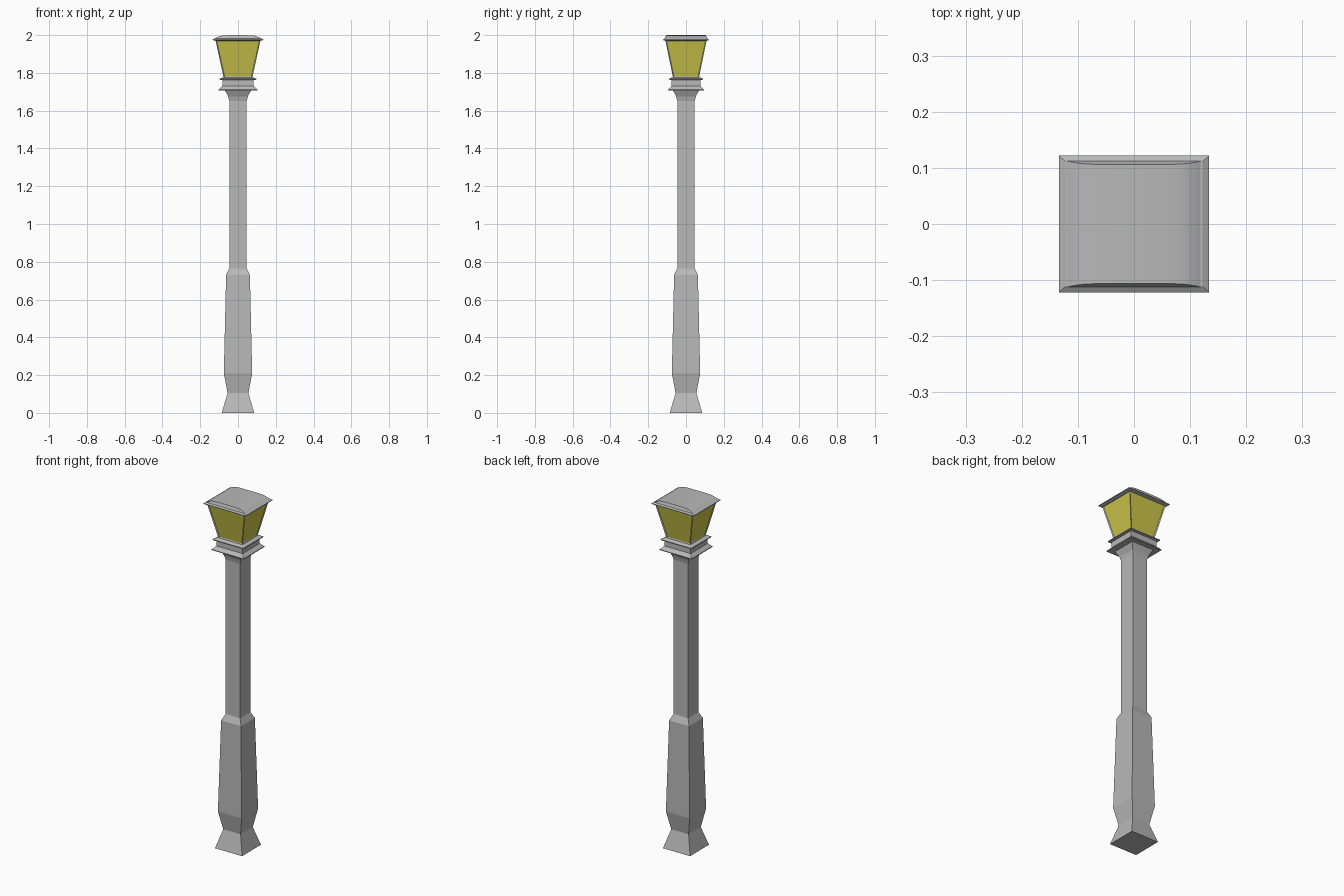
import bpy, bmesh

cube = bpy.data.objects.get("Cube")
if cube:
    bpy.data.objects.remove(cube, do_unlink=True)


def material(name, colour):
    mat = bpy.data.materials.new(name)
    mat.use_nodes = True
    mat.diffuse_color = (*colour, 1)
    mat.node_tree.nodes["Principled BSDF"].inputs["Base Color"].default_value = (*colour, 1)
    return mat


GREY = material("grey_metal", (0.48, 0.48, 0.48))
YELLOW = material("yellow_glass", (0.62, 0.57, 0.07))


def finish(bm, name, *mats):
    bmesh.ops.recalc_face_normals(bm, faces=bm.faces)
    mesh = bpy.data.meshes.new(name)
    bm.to_mesh(mesh)
    bm.free()
    for mat in mats:
        mesh.materials.append(mat)
    obj = bpy.data.objects.new(name, mesh)
    bpy.context.collection.objects.link(obj)
    return obj


def stack(bm, levels):
    """Join rectangular rings of (half x, half y, z), closed at both ends."""
    rings = [[bm.verts.new((sx * hx, sy * hy, z))
              for sx, sy in ((-1, -1), (1, -1), (1, 1), (-1, 1))]
             for hx, hy, z in levels]
    for low, high in zip(rings, rings[1:]):
        for i in range(4):
            j = (i + 1) % 4
            bm.faces.new((low[i], low[j], high[j], high[i]))
    bm.faces.new(rings[0][::-1])
    bm.faces.new(rings[-1])


def square_part(name, profile, depth=1.0):
    bm = bmesh.new()
    stack(bm, [(w, w * depth, z) for w, z in profile])
    return finish(bm, name, GREY)


# Square post with a splayed foot, tapered plinth and flared neck
square_part("post", [(0.086, 0), (0.055, 0.105), (0.075, 0.21), (0.063, 0.73),
                     (0.046, 0.765), (0.046, 1.65), (0.052, 1.675), (0.070, 1.71)])

# Collar with two thin flanges
square_part("collar", [(0.102, 1.708), (0.102, 1.712), (0.083, 1.73), (0.083, 1.762),
                       (0.097, 1.764), (0.097, 1.769), (0.080, 1.776)], 0.93)

# Tapered lantern with a recessed pane on each side
bm = bmesh.new()
stack(bm, [(0.076, 0.069, 1.775), (0.119, 0.109, 1.972)])
bm.normal_update()
sides = [f for f in bm.faces if abs(f.normal.z) < 0.5]
bmesh.ops.inset_individual(bm, faces=sides, thickness=0.008, depth=-0.004)
for pane in sides:
    pane.material_index = 1
finish(bm, "lantern", GREY, YELLOW)

# Roof rim
square_part("roof_rim", [(0.119, 1.970), (0.134, 1.974), (0.134, 1.977), (0.122, 1.984)], 0.91)

# Shallow arched roof running front to back, with slightly sloped ends
bm = bmesh.new()
arch = [(0.122, 0), (0.112, 0.006), (0.098, 0.012), (0.082, 0.016), (0.04, 0.0175)]
arch += [(-x, z) for x, z in reversed(arch)]
ends = [[bm.verts.new((x, side * (0.113 - 0.4 * z), 1.982 + z)) for x, z in arch]
        for side in (-1, 1)]
for i in range(len(arch)):
    j = (i + 1) % len(arch)
    bm.faces.new((ends[0][i], ends[0][j], ends[1][j], ends[1][i]))
for end in ends:
    bm.faces.new(end)
roof = finish(bm, "arched_roof", GREY)
bpy.context.view_layer.objects.active = roof
roof.select_set(True)
bpy.ops.object.shade_smooth_by_angle(angle=0.6)
